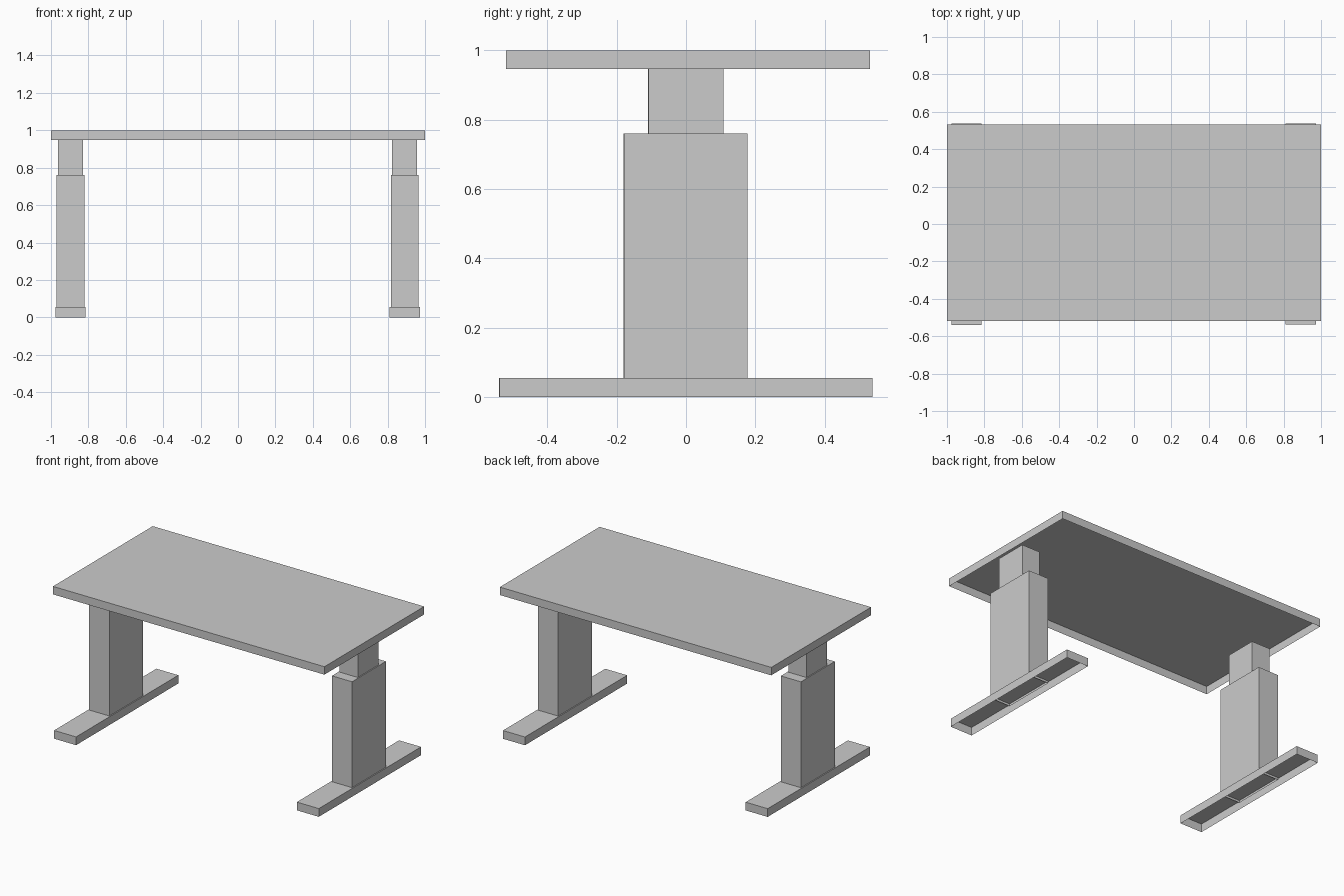
import bpy, bmesh

if "Cube" in bpy.data.objects:
    bpy.data.objects.remove(bpy.data.objects["Cube"])


def shell(name, center, half, z0, z1, top=True):
    """Thin-walled box with an open underside and an optional top face."""
    bm = bmesh.new()
    bmesh.ops.create_cube(bm, size=2)
    for v in bm.verts:
        v.co.x = center[0] + v.co.x * half[0]
        v.co.y = center[1] + v.co.y * half[1]
        v.co.z = z1 if v.co.z > 0 else z0
    bm.normal_update()
    drop = [f for f in bm.faces
            if f.normal.z < -0.5 or (f.normal.z > 0.5 and not top)]
    bmesh.ops.delete(bm, geom=drop, context='FACES')
    mesh = bpy.data.meshes.new(name)
    bm.to_mesh(mesh)
    bm.free()
    obj = bpy.data.objects.new(name, mesh)
    bpy.context.collection.objects.link(obj)
    return obj


# Tabletop, hollow underneath
shell("tabletop", (0, 0.006), (1.0, 0.525), 0.947, 1.0)

# Two telescoping legs, each standing on a long hollow foot
for side, x, y in (("left", -0.896, -0.002), ("right", 0.891, 0.0)):
    shell(side + "_foot", (x, y), (0.081, 0.538), 0.0, 0.055)
    shell(side + "_lower_column", (x, y), (0.074, 0.178), 0.04, 0.76)
    shell(side + "_upper_column", (x, y), (0.067, 0.108), 0.74, 0.97, top=False)
